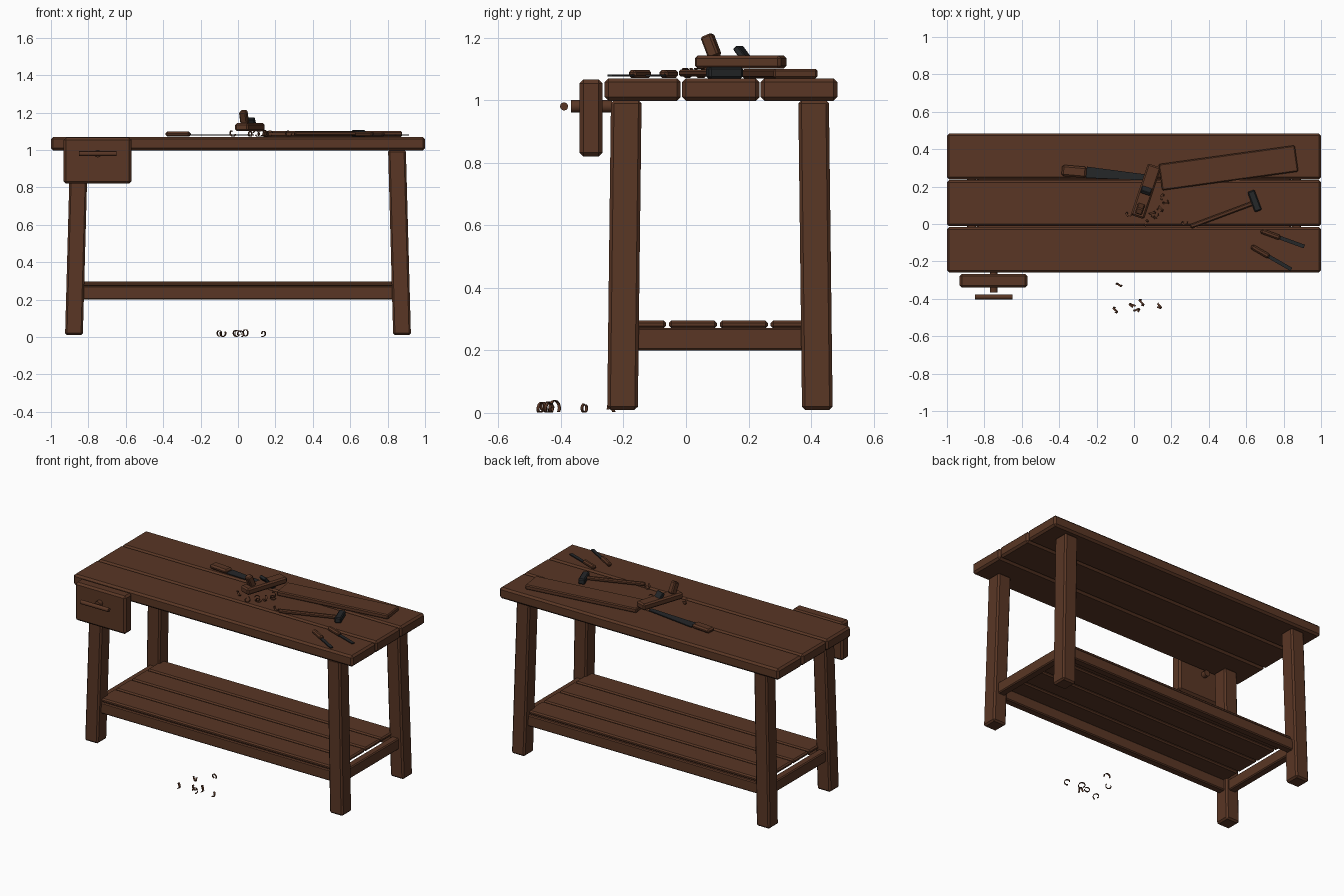
import bpy, bmesh, math, random
from mathutils import Euler, Vector

random.seed(4)
if "Cube" in bpy.data.objects:
    bpy.data.objects.remove(bpy.data.objects["Cube"], do_unlink=True)


def material(name, rgb):
    m = bpy.data.materials.new(name)
    m.use_nodes = True
    m.diffuse_color = (*rgb, 1)
    bsdf = m.node_tree.nodes["Principled BSDF"]
    bsdf.inputs["Base Color"].default_value = (*rgb, 1)
    bsdf.inputs["Roughness"].default_value = 0.8
    return m


WOOD = material("brown wood", (0.1, 0.037, 0.018))
METAL = material("dark metal", (0.018, 0.02, 0.022))


def finish(name, bm, mat, loc=(0, 0, 0), rot=(0, 0, 0)):
    bmesh.ops.recalc_face_normals(bm, faces=bm.faces)
    mesh = bpy.data.meshes.new(name)
    bm.to_mesh(mesh)
    bm.free()
    mesh.materials.append(mat)
    ob = bpy.data.objects.new(name, mesh)
    bpy.context.collection.objects.link(ob)
    ob.location = loc
    ob.rotation_euler = rot
    return ob


def box(name, size, loc, mat=WOOD, bevel=0.01, yaw=0, tilt=0, lean=(0, 0), taper=1):
    """Chamfered block; lean shifts the top, taper narrows the +x end."""
    bm = bmesh.new()
    bmesh.ops.create_cube(bm, size=1)
    for v in bm.verts:
        v.co *= Vector(size)
        if v.co.x > 0:
            v.co.y *= taper
        if v.co.z > 0:
            v.co.x += lean[0]
            v.co.y += lean[1]
    if bevel:
        bmesh.ops.bevel(bm, geom=bm.edges[:], offset=bevel, segments=1, affect='EDGES')
    return finish(name, bm, mat, loc, (0, math.radians(tilt), math.radians(yaw)))


def span(name, lo, hi, **kw):
    """Block given by its two opposite corners."""
    size = [b - a for a, b in zip(lo, hi)]
    return box(name, size, [(a + b) / 2 for a, b in zip(lo, hi)], **kw)


def cylinder(name, radius, length, loc, rot, sides=12):
    bm = bmesh.new()
    bmesh.ops.create_cone(bm, cap_ends=True, segments=sides, radius1=radius,
                          radius2=radius, depth=length)
    ob = finish(name, bm, WOOD, loc, rot)
    for p in ob.data.polygons:
        p.use_smooth = len(p.vertices) == 4
    return ob


def shaving(name, x, y, base):
    """Thin curled strip that winds sideways as it turns."""
    radius = random.uniform(0.014, 0.019)
    turn = math.radians(random.uniform(260, 330))
    start = random.uniform(0, math.tau)
    pitch = random.uniform(0.012, 0.022)
    bm = bmesh.new()
    rows = []
    for i in range(13):
        t = i / 12
        a = start + turn * t
        rows.append([bm.verts.new((radius * math.cos(a), pitch * (t - 0.5) + w,
                                   radius * math.sin(a))) for w in (-0.005, 0.005)])
    for a, b in zip(rows, rows[1:]):
        bm.faces.new((a[0], a[1], b[1], b[0]))
    ob = finish(name, bm, WOOD, (x, y, base + radius + 0.002),
                (0, 0, random.uniform(-0.9, 0.9)))
    mod = ob.modifiers.new("thickness", 'SOLIDIFY')
    mod.thickness = 0.003
    mod.offset = 0


# Bench top
TOP = 1.07
for i, (y0, y1) in enumerate([(-0.26, -0.017), (-0.012, 0.235), (0.239, 0.484)]):
    span(f"top_plank_{i + 1}", (-1, y0, 0.998), (1, y1, TOP), bevel=0.012)

# Splayed legs
for sx, side in ((1, "left"), (-1, "right")):
    for sy, y, end in ((-1, -0.203, "front"), (1, 0.42, "back")):
        box(f"{end}_{side}_leg", (0.095, 0.098, 0.99), (sx * 0.877, y, 0.505),
            lean=(-sx * 0.027, -sy * 0.012))

# Lower rails and shelf
for sx, side in ((1, "left"), (-1, "right")):
    span(f"{side}_rail", (sx * 0.868 - 0.025, -0.2, 0.2), (sx * 0.868 + 0.025, 0.41, 0.272),
         bevel=0.006)
for y, end in ((-0.198, "front"), (0.413, "back")):
    span(f"{end}_rail", (-0.86, y - 0.025, 0.2), (0.86, y + 0.025, 0.272), bevel=0.006)
for i in range(4):
    box(f"shelf_slat_{i + 1}", (1.68, 0.154, 0.025), (0, -0.141 + i * 0.163, 0.283), bevel=0.008)

# Front vise
span("vise_jaw", (-0.932, -0.34, 0.82), (-0.57, -0.267, 1.066), bevel=0.012)
cylinder("vise_screw", 0.02, 0.13, (-0.75, -0.302, 0.98), (math.pi / 2, 0, 0))
cylinder("vise_handle", 0.013, 0.2, (-0.75, -0.39, 0.98), (0, math.pi / 2, 0))

# Loose board
box("loose_board", (0.735, 0.142, 0.03), (0.505, 0.3, TOP + 0.015), bevel=0.006, yaw=7.9)

# Hand plane
yaw = 71.5
plane_center = Vector((0.064, 0.175, 1.122))


def on_plane(along, up):
    return plane_center + Euler((0, 0, math.radians(yaw))).to_matrix() @ Vector((along, 0, up))


box("plane_body", (0.29, 0.075, 0.042), plane_center, bevel=0.009, yaw=yaw)
box("plane_handle", (0.038, 0.04, 0.075), on_plane(-0.1, 0.051), bevel=0.006, yaw=yaw, tilt=-22)
box("plane_iron", (0.02, 0.055, 0.06), on_plane(0.008, 0.024), METAL, 0.003, yaw=yaw, tilt=-38)

# Hand saw
box("saw_handle", (0.132, 0.06, 0.028), (-0.32, 0.281, TOP + 0.015), bevel=0.01, yaw=-5)
box("saw_blade", (0.34, 0.06, 0.006), (-0.085, 0.262, TOP + 0.009), METAL, 0, yaw=-5, taper=0.5)

# Hammer
box("hammer_handle", (0.36, 0.024, 0.022), (0.47, 0.049, TOP + 0.017), bevel=0.006, yaw=20.5)
box("hammer_head", (0.04, 0.115, 0.036), (0.645, 0.123, TOP + 0.018), METAL, 0.006, yaw=20.5)

# Chisels
for i, (x, y, angle) in enumerate([(0.675, -0.147, -30), (0.73, -0.055, -20)]):
    a = math.radians(angle)
    box(f"chisel_handle_{i + 1}", (0.11, 0.028, 0.026), (x, y, TOP + 0.014), bevel=0.008, yaw=angle)
    box(f"chisel_blade_{i + 1}", (0.14, 0.02, 0.006),
        (x + 0.122 * math.cos(a), y + 0.122 * math.sin(a), TOP + 0.009), METAL, 0, yaw=angle)

# Wood shavings on the floor and the bench
floor_spots = [(-0.08, -0.325), (-0.1, -0.46), (-0.01, -0.435), (0.04, -0.42),
               (0.015, -0.46), (0.135, -0.44), (0, -0.24)]
bench_spots = [(0.1, 0.055), (0.14, 0.08), (0.17, 0.115), (0.15, 0.145),
               (0.27, 0.005), (0.065, 0.005), (0.12, 0.04), (-0.03, 0.05)]
for i, (x, y) in enumerate(floor_spots):
    shaving(f"floor_shaving_{i + 1}", x, y, 0)
for i, (x, y) in enumerate(bench_spots):
    shaving(f"bench_shaving_{i + 1}", x, y, TOP)
